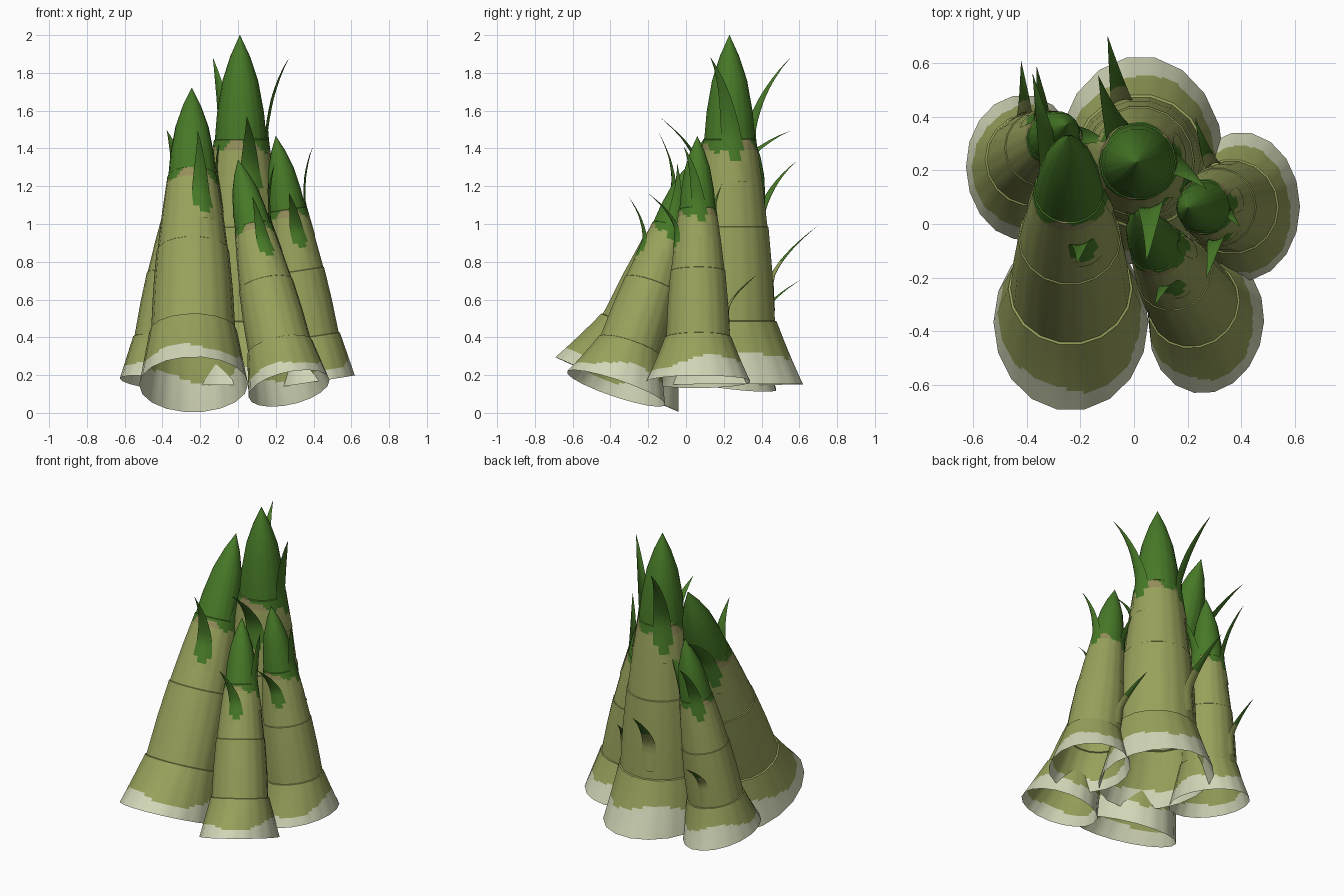
import bpy, math
from mathutils import Vector

if "Cube" in bpy.data.objects:
    bpy.data.objects.remove(bpy.data.objects["Cube"])

def mat(name, c):
    m = bpy.data.materials.new(name)
    m.diffuse_color = (*c, 1)
    m.use_nodes = True
    m.node_tree.nodes["Principled BSDF"].inputs["Base Color"].default_value = m.diffuse_color
    return m

MATS = [mat("pale_root", (0.64, 0.67, 0.47)), mat("olive_sheath", (0.315, 0.355, 0.105)),
        mat("tan_band", (0.30, 0.27, 0.105)), mat("leaf_green", (0.062, 0.19, 0.02))]
PALE, OLIVE, TAN, GREEN = range(4)

# Unit shoot: height along the axis, radius (relative to shoot length)
PROFILE = [(0, 0.168), (0.18, 0.135), (0.182, 0.130), (0.32, 0.123), (0.45, 0.112),
           (0.452, 0.109), (0.58, 0.094), (0.70, 0.077), (0.702, 0.074),
           (0.78, 0.067), (0.87, 0.051), (0.94, 0.028), (1, 0.0005)]
SIDES, SUB = 18, 3

def wall(s):
    for (a, ra), (b, rb) in zip(PROFILE, PROFILE[1:]):
        if s <= b:
            return ra + (rb - ra) * (s - a) / (b - a)
    return 0.0

def wall_point(phi, s):
    step = 2 * math.pi / SIDES
    k = math.cos(step / 2) / math.cos(phi % step - step / 2)
    r = wall(s) * k
    flare = 1 + 0.256 * max(0, 1 - s / 0.18)      # foot is wider front to back
    return Vector((r * math.cos(phi), r * math.sin(phi) * flare, s))

def build(name, verts, faces, ids, place, angle):
    me = bpy.data.meshes.new(name)
    me.from_pydata([place(v) for v in verts], [], faces)
    for m in MATS:
        me.materials.append(m)
    for p, i in zip(me.polygons, ids):
        p.material_index = i
    ob = bpy.data.objects.new(name, me)
    bpy.context.collection.objects.link(ob)
    bpy.ops.object.select_all(action='DESELECT')
    ob.select_set(True)
    bpy.context.view_layer.objects.active = ob
    bpy.ops.object.shade_smooth_by_angle(angle=math.radians(angle))

# Tapered sheath body, open at the foot, coloured by height
def body(name, place):
    hs = sorted(set([s for s, _ in PROFILE] + [i / 100 for i in range(1, 15)]
                    + [0.63 + i / 100 for i in range(0, 10)] + [0.83, 0.91, 0.97]))
    n = SIDES * SUB
    verts = [wall_point(2 * math.pi * j / n, s) for s in hs for j in range(n)]
    faces, ids = [], []
    for i in range(len(hs) - 1):
        for j in range(n):
            k = (j + 1) % n
            faces.append((i * n + j, i * n + k, (i + 1) * n + k, (i + 1) * n + j))
            s, phi = (hs[i] + hs[i + 1]) / 2, 2 * math.pi * (j + 0.5) / n
            pale = 0.068 + 0.022 * math.sin(phi) + 0.014 * math.sin(3 * phi + 1)
            green = 0.685 + 0.015 * math.sin(3 * phi) + 0.008 * math.sin(7 * phi + 2)
            ids.append(PALE if s < pale else GREEN if s > green
                       else TAN if s > 0.665 else OLIVE)
    faces.append(tuple((len(hs) - 1) * n + j for j in range(n)))
    ids.append(GREEN)
    build(name, verts, faces, ids, place, 35)

# Leaf blade hugging the wall, then bending out to a point
def leaf(name, place, phi0, phi1, s0, s1, r_tip, w, u_green):
    N = 12
    verts, faces, ids = [], [], []
    for i in range(N + 1):
        u = i / N
        s = s0 + (s1 - s0) * u
        phi = math.radians(phi0 + (phi1 - phi0) * u)
        out = max(0, (u - 0.35) / 0.65) ** 1.4
        r = wall(s) * (1 - out) + r_tip * out + 0.004
        radial = Vector((math.cos(phi), math.sin(phi), 0))
        tangent = Vector((-radial.y, radial.x, 0))
        half = w * (1 - u ** 1.8) + 0.0004
        mid = radial * r + Vector((0, 0, s))
        for t in (-1, -0.5, 0, 0.5, 1):
            verts.append(mid + tangent * half * t - radial * half * 0.3 * t * t)
    for i in range(N):
        for c in range(4):
            a = i * 5 + c
            faces.append((a, a + 1, a + 6, a + 5))
            edge = u_green + (0.06 if c in (0, 3) else 0)
            ids.append(GREEN if (i + 0.5) / N > edge else OLIVE)
    build(name, verts, faces, ids, place, 60)

# name, foot centre, tip
SHOOTS = [("tall_back_shoot", (0.025, 0.235, 0.15), (0.01, 0.23, 2.0)),
          ("front_left_shoot", (-0.235, -0.365, 0.15), (-0.245, 0.33, 1.72)),
          ("front_right_shoot", (0.27, -0.37, 0.13), (0.0, 0.04, 1.34)),
          ("right_shoot", (0.40, 0.065, 0.165), (0.20, 0.06, 1.465)),
          ("back_left_shoot", (-0.41, 0.21, 0.155), (-0.25, 0.37, 1.43))]
# name, start angle, end angle, start height, tip height, tip radius, half width, green from
LEAVES = [("upper_back_leaf", 132, 114, 0.58, 0.935, 0.187, 0.034, 0.08),
          ("upper_side_leaf", 18, -21, 0.58, 0.935, 0.147, 0.034, 0.15),
          ("front_leaf", -65, -85, 0.52, 0.766, 0.197, 0.034, 0.08),
          ("low_back_leaf", 109, 104, 0.21, 0.454, 0.255, 0.027, 0.55)]

for name, foot, tip in SHOOTS:
    foot, axis = Vector(foot), Vector(tip) - Vector(foot)
    q, length = Vector((0, 0, 1)).rotation_difference(axis), axis.length
    place = lambda v: foot + q @ (v * length)
    body(name, place)
    for lf, *args in LEAVES:
        leaf(name + "_" + lf, place, *args)
